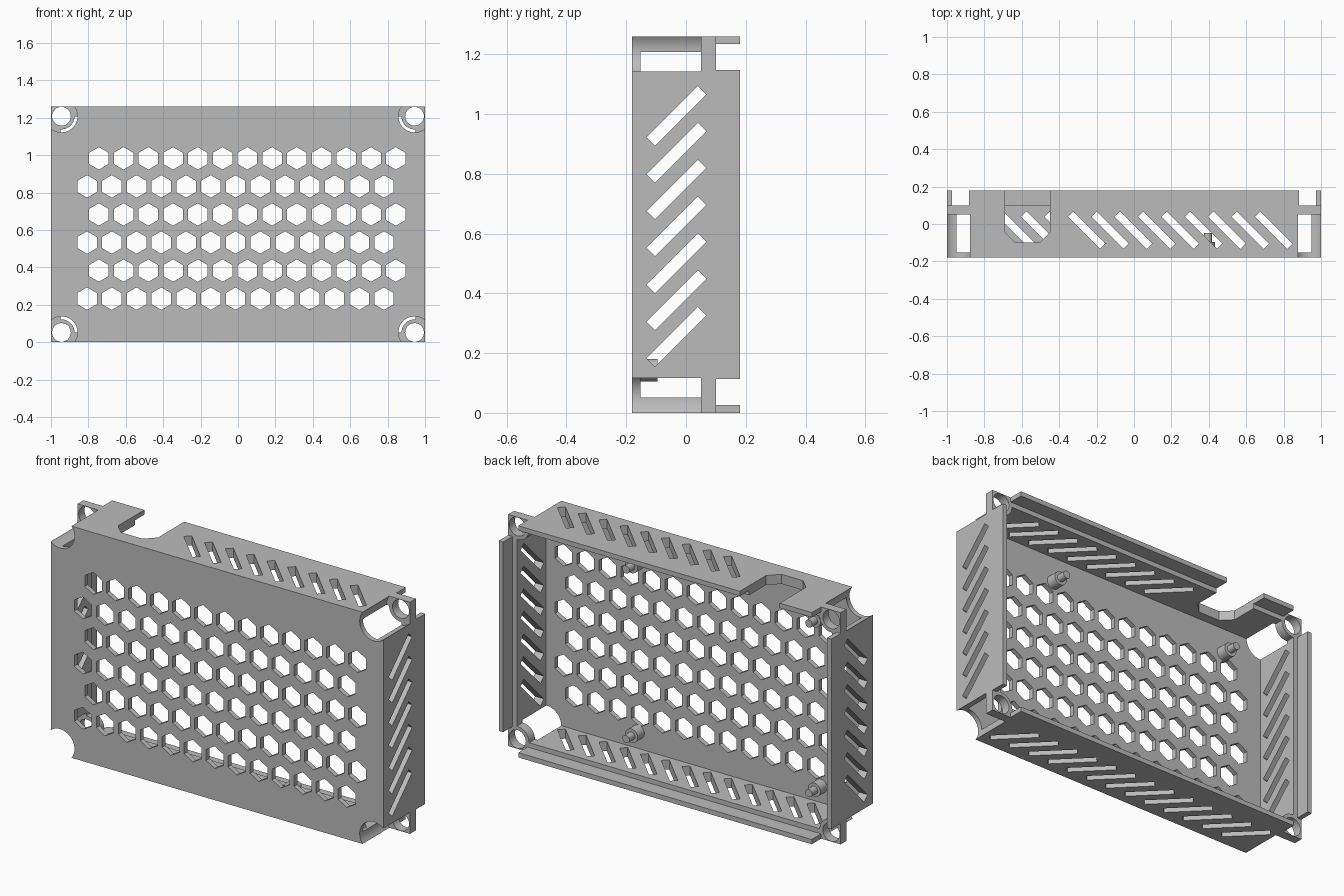
import bpy, bmesh, math

if "Cube" in bpy.data.objects:
    bpy.data.objects.remove(bpy.data.objects["Cube"], do_unlink=True)

W, D, H = 1.0, 0.18, 1.26      # half width, half depth, height
WALL, PLATE, LIP = 0.052, 0.027, 0.026
SHELF = 0.10                   # depth at which the rim step starts

grey = bpy.data.materials.new("light grey plastic")
grey.use_nodes = True
grey.diffuse_color = (0.5, 0.5, 0.5, 1)
grey.node_tree.nodes["Principled BSDF"].inputs["Base Color"].default_value = (0.5, 0.5, 0.5, 1)


def prism(points, axis, lo, hi):
    """Outline extruded along one axis; returned as a description."""
    return points, axis, lo, hi


def rect(a0, a1, b0, b1):
    return [(a0, b0), (a1, b0), (a1, b1), (a0, b1)]


def disc(a, b, r, n=32, turn=0.0):
    return [(a + r * math.cos(turn + 2 * math.pi * i / n),
             b + r * math.sin(turn + 2 * math.pi * i / n)) for i in range(n)]


def slot(a, b, angle, half_len=0.1215, half_wid=0.02):
    c, s = math.cos(angle), math.sin(angle)
    return [(a + u * c - v * s, b + u * s + v * c)
            for u, v in rect(-half_len, half_len, -half_wid, half_wid)]


def make(name, prisms):
    bm = bmesh.new()
    place = {"x": lambda a, b, t: (t, a, b),
             "y": lambda a, b, t: (a, t, b),
             "z": lambda a, b, t: (a, b, t)}
    for points, axis, lo, hi in prisms:
        rings = [[bm.verts.new(place[axis](a, b, t)) for a, b in points] for t in (lo, hi)]
        bm.faces.new(rings[0])
        bm.faces.new(rings[1][::-1])
        n = len(points)
        for i in range(n):
            j = (i + 1) % n
            bm.faces.new((rings[0][j], rings[0][i], rings[1][i], rings[1][j]))
    bmesh.ops.recalc_face_normals(bm, faces=bm.faces)
    mesh = bpy.data.meshes.new(name)
    bm.to_mesh(mesh)
    bm.free()
    mesh.materials.append(grey)
    obj = bpy.data.objects.new(name, mesh)
    bpy.context.collection.objects.link(obj)
    return obj


def activate(obj):
    bpy.ops.object.select_all(action="DESELECT")
    obj.select_set(True)
    bpy.context.view_layer.objects.active = obj


def combine(obj, prisms, operation="DIFFERENCE"):
    tool = make("cutter", prisms)
    tool.hide_render = True
    mod = obj.modifiers.new("shape", "BOOLEAN")
    mod.operation, mod.solver, mod.object = operation, "EXACT", tool
    activate(obj)
    bpy.ops.object.modifier_apply(modifier=mod.name)
    bpy.data.objects.remove(tool, do_unlink=True)


# Open-backed shell with a stepped rim
shell = make("shell", [prism(rect(-W, W, 0, H), "y", -D, D)])
combine(shell, [prism(rect(-W + WALL, W - WALL, WALL, H - WALL), "y", -D + PLATE, 0.3)])
combine(shell, [prism(rect(-W + LIP, W - LIP, LIP, H - LIP), "y", SHELF, 0.3)])

# Screw corners: round pockets, rim gaps, rounded tabs and drilled holes
pockets, gaps, tabs, drills = [], [], [], []
for sx in (-1, 1):
    for sz in (-1, 1):
        cx, cz = sx * 0.944, H / 2 + sz * 0.578
        edge_z = H / 2 + sz * (H / 2 - 0.0005)
        far_z = H / 2 + sz * 0.8
        gap_z = H / 2 + sz * 0.517
        pockets.append(prism(disc(cx, cz, 0.086, 48), "y", -0.3, 0.05))
        gaps.append(prism(rect(sx * 0.883, sx * 1.2, gap_z, far_z), "y", SHELF, 0.4))
        arc = [(cx - sx * 0.07 * math.cos(k * math.pi / 20),
                cz - sz * 0.07 * math.sin(k * math.pi / 20)) for k in range(11)]
        edge_x = sx * (W - 0.0005)
        outline = arc + [(edge_x, arc[-1][1]), (edge_x, edge_z), (arc[0][0], edge_z)]
        tabs.append(prism(outline, "y", 0.05, SHELF))
        drills.append(prism(disc(cx, cz, 0.05), "y", 0.03, 0.15))
combine(shell, pockets)
combine(shell, gaps)
combine(shell, tabs, "UNION")
combine(shell, drills)

# Honeycomb of holes in the front plate
holes = []
for row in range(6):
    start = -0.807 if row % 2 == 0 else -0.744
    for col in range(13):
        holes.append(prism(disc(start + 0.1323 * col, 0.233 + 0.15 * row, 0.06, 6, math.pi / 6),
                           "y", -0.3, -0.14))
combine(shell, holes)

# Slanted vents in the sides, bottom and top, and the cable notch in the top
vents = [prism(slot(-0.032, 0.254 + 0.1233 * i, math.pi / 4), "x", -1.2, 1.2) for i in range(7)]
for i in range(13):
    outline = slot(-0.753 + 0.125 * i, -0.033, -math.pi / 4)
    vents.append(prism(outline, "z", -0.1, 0.1))
    if i >= 4:
        vents.append(prism(outline, "z", 1.15, 1.4))
vents.append(prism([(-0.69, 0.3), (-0.69, -0.045), (-0.635, -0.1), (-0.505, -0.1),
                    (-0.45, -0.045), (-0.45, 0.3)], "z", 1.15, 1.4))
combine(shell, vents)
activate(shell)
bpy.ops.object.shade_smooth_by_angle(angle=math.radians(30))

# Board posts with locating pins
for side, x in (("right", -0.705), ("left", 0.395)):
    for level, z in (("lower", 0.143), ("upper", 1.065)):
        post = make(f"{level}_{side}_post", [prism(disc(x, z, 0.0375), "y", -0.16, -0.095),
                                             prism(disc(x, z, 0.021, 24), "y", -0.1, -0.048)])
        activate(post)
        bpy.ops.object.shade_smooth_by_angle(angle=math.radians(30))
